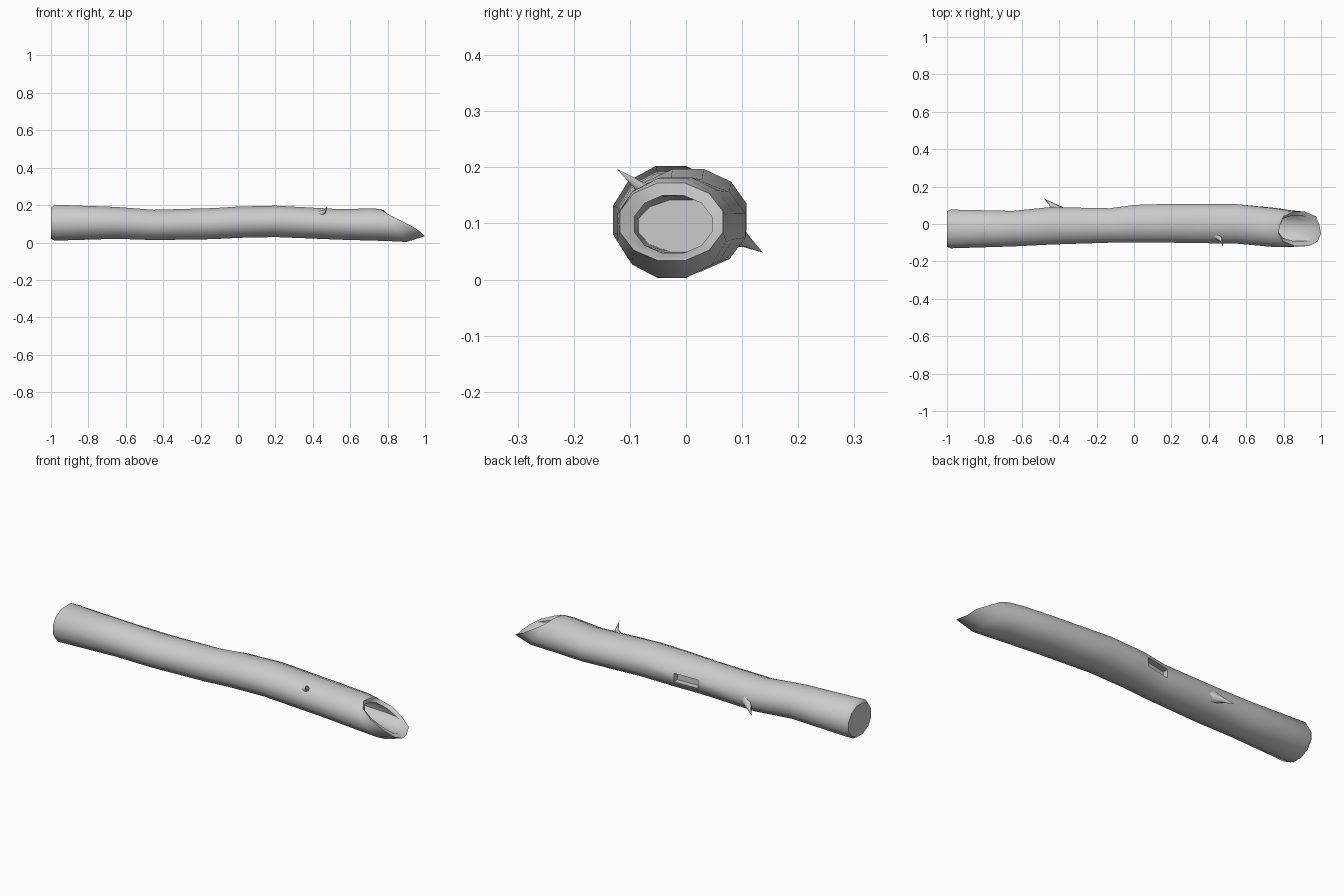
import bpy, bmesh, math, random
from mathutils import Vector

if "Cube" in bpy.data.objects:
    bpy.data.objects.remove(bpy.data.objects["Cube"])

random.seed(4)
SIDES = 12
K = math.cos(math.pi / SIDES)


def finish(bm, name, angle):
    bmesh.ops.recalc_face_normals(bm, faces=bm.faces)
    me = bpy.data.meshes.new(name)
    bm.to_mesh(me)
    bm.free()
    ob = bpy.data.objects.new(name, me)
    bpy.context.collection.objects.link(ob)
    bpy.ops.object.select_all(action='DESELECT')
    ob.select_set(True)
    bpy.context.view_layer.objects.active = ob
    bpy.ops.object.shade_smooth_by_angle(angle=math.radians(angle))
    return ob


def bridge(bm, a, b):
    n = len(a)
    return [bm.faces.new((a[i], a[(i + 1) % n], b[(i + 1) % n], b[i])) for i in range(n)]


# Hollow log: sections as (x at top, x at bottom, y min, y max, z min, z max)
outer = [
    (-1.0, -1.0, -.122, .068, .02, .185),
    (-.98, -.98, -.13, .077, .010, .202),
    (-.65, -.65, -.12, .070, .020, .190),
    (-.45, -.45, -.11, .090, .013, .175),
    (-.13, -.13, -.10, .084, .018, .184),
    (0.0, 0.0, -.10, .102, .025, .192),
    (.20, .20, -.10, .108, .029, .197),
    (.55, .55, -.105, .106, .015, .178),
    (.70, .80, -.122, .085, .008, .182),
    (.755, .90, -.122, .072, .003, .180),
    (.785, 1.0, -.118, .066, .034, .172),    # broken rim
]
inner = [
    (.785, .975, -.092, .046, .047, .150),
    (.74, .88, -.098, .056, .048, .148),
    (.60, .60, -.085, .070, .050, .142),
]
jag = [random.uniform(-.018, .018) for _ in range(SIDES)]

bm = bmesh.new()
rings = []
for k, (xt, xb, y0, y1, z0, z1) in enumerate(outer + inner):
    ring = []
    for i in range(SIDES):
        a = (i + .5) * math.tau / SIDES
        h = (1 + math.sin(a) / K) / 2
        x = xb + (xt - xb) * h
        if k in (10, 11):
            x = min(x + jag[i], xb)
        y = (y0 + y1) / 2 + (y1 - y0) / 2 * math.cos(a) / K
        z = (z0 + z1) / 2 + (z1 - z0) / 2 * math.sin(a) / K
        ring.append(bm.verts.new((x, y, z)))
    rings.append(ring)
strips = [bridge(bm, a, b) for a, b in zip(rings, rings[1:])]
bm.faces.new(rings[0])
bm.faces.new(rings[-1])

# Shallow notch in the back of the log
notch = strips[4][SIDES - 1]
bmesh.ops.inset_individual(bm, faces=[notch], thickness=.004)
bmesh.ops.translate(bm, verts=notch.verts, vec=(0, -.03, 0))
finish(bm, "hollow_log", 42)


# Twig stubs: flared base curving to a sharp point
def twig(name, path, radii):
    bm = bmesh.new()
    pts = [Vector(p) for p in path]
    rot = (pts[-2] - pts[0]).to_track_quat('Z', 'Y')
    loops = []
    for p, r in zip(pts[:-1], radii):
        loops.append([bm.verts.new(p + rot @ Vector((r * math.cos(j * math.tau / 6),
                                                     r * math.sin(j * math.tau / 6), 0)))
                      for j in range(6)])
    for a, b in zip(loops, loops[1:]):
        bridge(bm, a, b)
    tip = bm.verts.new(pts[-1])
    for j in range(6):
        bm.faces.new((loops[-1][j], loops[-1][(j + 1) % 6], tip))
    bm.faces.new(loops[0])
    finish(bm, name, 60)


twig("front_twig", [(.42, -.045, .135), (.45, -.07, .155), (.465, -.085, .168), (.477, -.123, .197)],
     [.04, .018, .009])
twig("back_twig", [(-.40, .055, .09), (-.425, .088, .077), (-.445, .108, .067), (-.482, .137, .048)],
     [.045, .022, .011])
